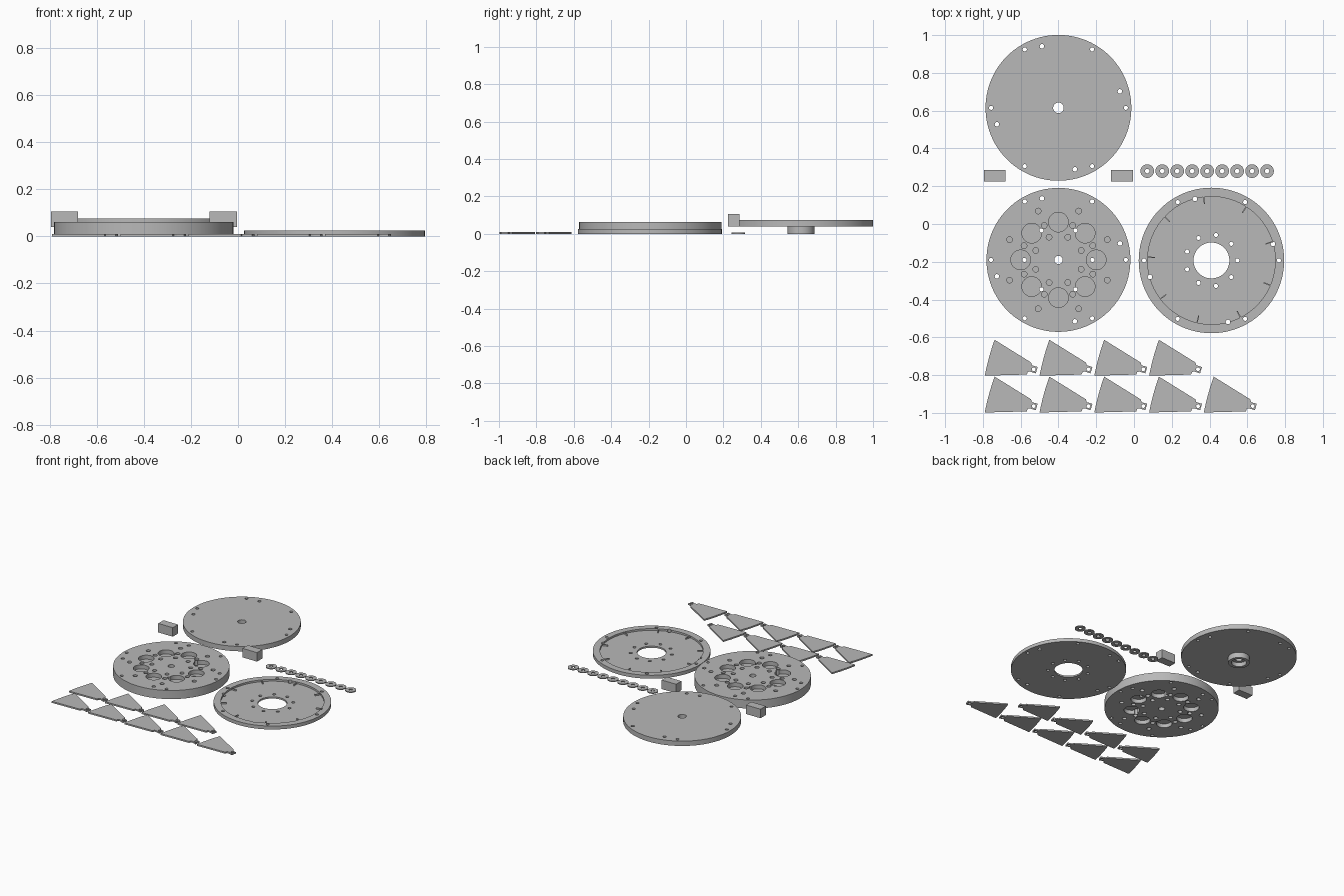
import bpy, bmesh
from math import cos, sin, radians, pi
from mathutils import Matrix

cube = bpy.data.objects.get("Cube")
if cube:
    bpy.data.objects.remove(cube, do_unlink=True)

GREY = bpy.data.materials.new("plain grey")
GREY.use_nodes = True
GREY.diffuse_color = (0.48, 0.48, 0.48, 1)
GREY.node_tree.nodes["Principled BSDF"].inputs["Base Color"].default_value = GREY.diffuse_color


def make(name, bm, loc=(0, 0, 0)):
    me = bpy.data.meshes.new(name)
    bm.to_mesh(me)
    bm.free()
    me.materials.append(GREY)
    ob = bpy.data.objects.new(name, me)
    ob.location = loc
    bpy.context.collection.objects.link(ob)
    return ob


def cylinders(name, items, loc=(0, 0, 0)):
    """items: (x, y, radius, z0, z1, sides)"""
    bm = bmesh.new()
    for x, y, r, z0, z1, n in items:
        bmesh.ops.create_cone(bm, cap_ends=True, segments=n, radius1=r, radius2=r, depth=z1 - z0,
                              matrix=Matrix.Translation((x, y, (z0 + z1) / 2)))
    return make(name, bm, loc)


def box(name, size, centre):
    bm = bmesh.new()
    bmesh.ops.create_cube(bm, size=1)
    bmesh.ops.scale(bm, vec=size, verts=bm.verts)
    return make(name, bm, centre)


def ring_of(count, radius, start, r, z0, z1, n=20):
    step = 2 * pi / count
    return [(radius * cos(radians(start) + i * step), radius * sin(radians(start) + i * step),
             r, z0, z1, n) for i in range(count)]


def cut(ob, items):
    cutter = cylinders("cutter", items, ob.location)
    cutter.hide_render = True
    mod = ob.modifiers.new("holes", "BOOLEAN")
    mod.operation, mod.solver, mod.object = "DIFFERENCE", "EXACT", cutter
    bpy.context.view_layer.update()
    dg = bpy.context.evaluated_depsgraph_get()
    me = bpy.data.meshes.new_from_object(ob.evaluated_get(dg))
    ob.modifiers.clear()
    ob.data = me
    bpy.data.objects.remove(cutter, do_unlink=True)


def smooth(ob):
    bpy.ops.object.select_all(action="DESELECT")
    ob.select_set(True)
    bpy.context.view_layer.objects.active = ob
    bpy.ops.object.shade_smooth_by_angle(angle=radians(30))


LOW, HIGH = -0.1, 0.2
rim_holes = ring_of(6, 0.357, 0, 0.011, LOW, HIGH) + ring_of(4, 0.337, 15, 0.012, LOW, HIGH)

# Cover disc with hollow hub underneath
cover = cylinders("cover_disc", [(0, 0, 0.386, 0.04, 0.075, 96)], (-0.4, 0.615, 0))
cut(cover, rim_holes + [(0, 0, 0.028, LOW, HIGH, 32)])
hub = cylinders("cover_hub", [(0, 0, 0.072, 0, 0.04, 48)], (-0.4, 0.615, 0))
cut(hub, [(0, 0, 0.05, LOW, 0.03, 40)])
cut(hub, [(0, 0, 0.028, LOW, HIGH, 32)])

# Thick disc with pockets on both faces around a thin web
core = cylinders("pocket_disc", [(0, 0, 0.381, 0, 0.062, 96)], (-0.4, -0.19, 0))
for z0, z1 in ((0.033, HIGH), (LOW, 0.029)):
    pockets = ring_of(8, 0.2, 0, 0.052, z0, z1, 40)
    for radius in (0.13, 0.197, 0.28):
        pockets += ring_of(8, radius, 22.5, 0.015, z0, z1)
    cut(core, pockets)
cut(core, rim_holes + ring_of(6, 0.18, 0, 0.011, LOW, HIGH) + [(0, 0, 0.022, LOW, HIGH, 32)])

# Ring plate with raised rim and large centre opening
PLATE = (0.41, -0.193, 0)
plate = cylinders("ring_plate", [(0, 0, 0.385, 0, 0.025, 96)], PLATE)
cut(plate, [(0, 0, 0.338, 0.012, HIGH, 96)])
cut(plate, rim_holes + ring_of(9, 0.137, 0, 0.011, LOW, HIGH) + [(0, 0, 0.095, LOW, HIGH, 64)])

# Short radial ribs inside the rim
bm = bmesh.new()
for i in range(9):
    turn = Matrix.Rotation(radians(17 + 40 * i), 4, "Z")
    bmesh.ops.create_cube(bm, size=1, matrix=turn @ Matrix.Translation((0.32, 0, 0.016))
                          @ Matrix.Diagonal((0.04, 0.006, 0.012, 1)))
make("plate_ribs", bm, PLATE)

# Two loose blocks
for side, x in (("right", -0.737), ("left", -0.063)):
    box(side + "_block", (0.116, 0.06, 0.065), (x, 0.255, 0.0725))

# Row of washers
washers = []
for i in range(9):
    w = cylinders(f"washer_{i + 1}", [(0, 0, 0.036, 0, 0.007, 32)], (0.07 + 0.0793 * i, 0.28, 0))
    cut(w, [(0, 0, 0.012, LOW, HIGH, 20)])
    washers.append(w)


# Fan-shaped blades: curved outer edge, pivot tab with a hole
def blade(name, loc):
    arc = [(0.052 * t + 0.016 * (t * t - t), 0.19 * t) for t in [i / 10 for i in range(11)]]
    outline = [(0.222, 0.006), (0.228, 0.02), (0.24, 0.022), (0.245, 0.02), (0.27, 0.012),
               (0.28, 0.046), (0.25, 0.055), (0.245, 0.07)]
    bm = bmesh.new()
    face = bm.faces.new([bm.verts.new((x, y, 0)) for x, y in outline + arc[::-1]])
    top = bmesh.ops.extrude_face_region(bm, geom=[face])["geom"]
    bmesh.ops.translate(bm, vec=(0, 0, 0.011), verts=[v for v in top if isinstance(v, bmesh.types.BMVert)])
    bmesh.ops.recalc_face_normals(bm, faces=bm.faces)
    ob = make(name, bm, loc)
    cut(ob, [(0.259, 0.034, 0.01, LOW, HIGH, 16)])
    return ob


blades = []
for row, (count, y) in enumerate(((5, -0.998), (4, -0.803))):
    for i in range(count):
        blades.append(blade(f"blade_{row + 1}_{i + 1}", (-0.79 + 0.29 * i, y, 0)))

for ob in [cover, hub, core, plate] + washers + blades:
    smooth(ob)
